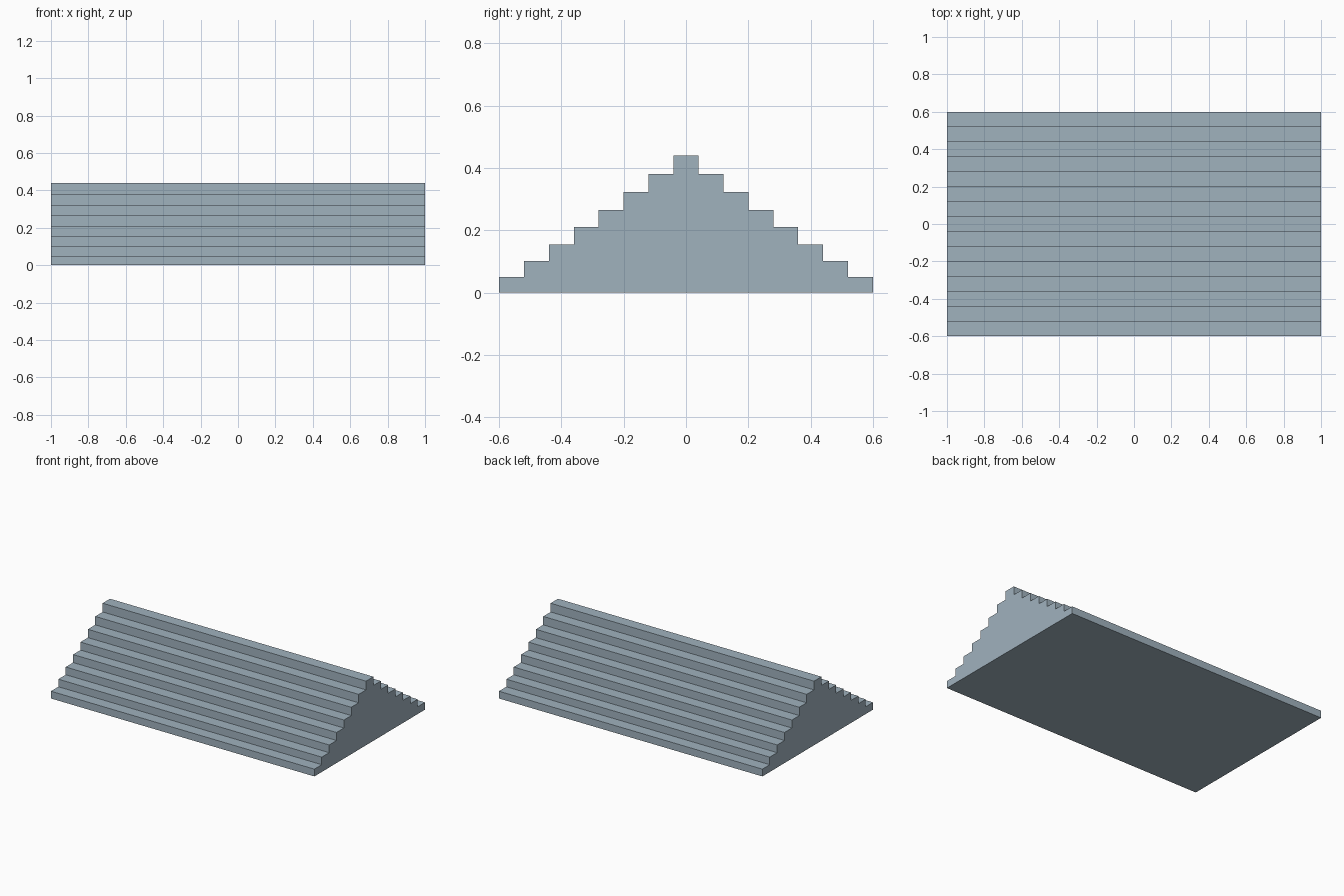
import bpy
import bmesh

cube = bpy.data.objects.get("Cube")
if cube:
    bpy.data.objects.remove(cube, do_unlink=True)

LENGTH = 2.0
TREAD = 0.08
# Height of each tread, from the outer step to the ridge
HEIGHTS = [0.05, 0.102, 0.155, 0.21, 0.265, 0.322, 0.38, 0.44]

# Blue-grey stone
stone = bpy.data.materials.new("blue_grey")
colour = (0.352, 0.445, 0.515, 1.0)
stone.diffuse_color = colour
stone.use_nodes = True
stone.node_tree.nodes["Principled BSDF"].inputs["Base Color"].default_value = colour

# Stepped half profile (y, z), climbing from the outer edge to the ridge
half = []
z = 0.0
for i, top in enumerate(HEIGHTS):
    y = 0.6 - i * TREAD
    half += [(y, z), (y, top)]
    z = top
profile = half + [(-y, z) for y, z in reversed(half)]

# Extrude the mirrored profile along x
bm = bmesh.new()
end = bm.faces.new([bm.verts.new((-LENGTH / 2, y, z)) for y, z in profile])
extruded = bmesh.ops.extrude_face_region(bm, geom=[end], use_keep_orig=True)
new_verts = [g for g in extruded["geom"] if isinstance(g, bmesh.types.BMVert)]
bmesh.ops.translate(bm, verts=new_verts, vec=(LENGTH, 0, 0))
bmesh.ops.recalc_face_normals(bm, faces=bm.faces)

mesh = bpy.data.meshes.new("double_sided_steps")
bm.to_mesh(mesh)
bm.free()
mesh.materials.append(stone)
steps = bpy.data.objects.new("double_sided_steps", mesh)
bpy.context.collection.objects.link(steps)
